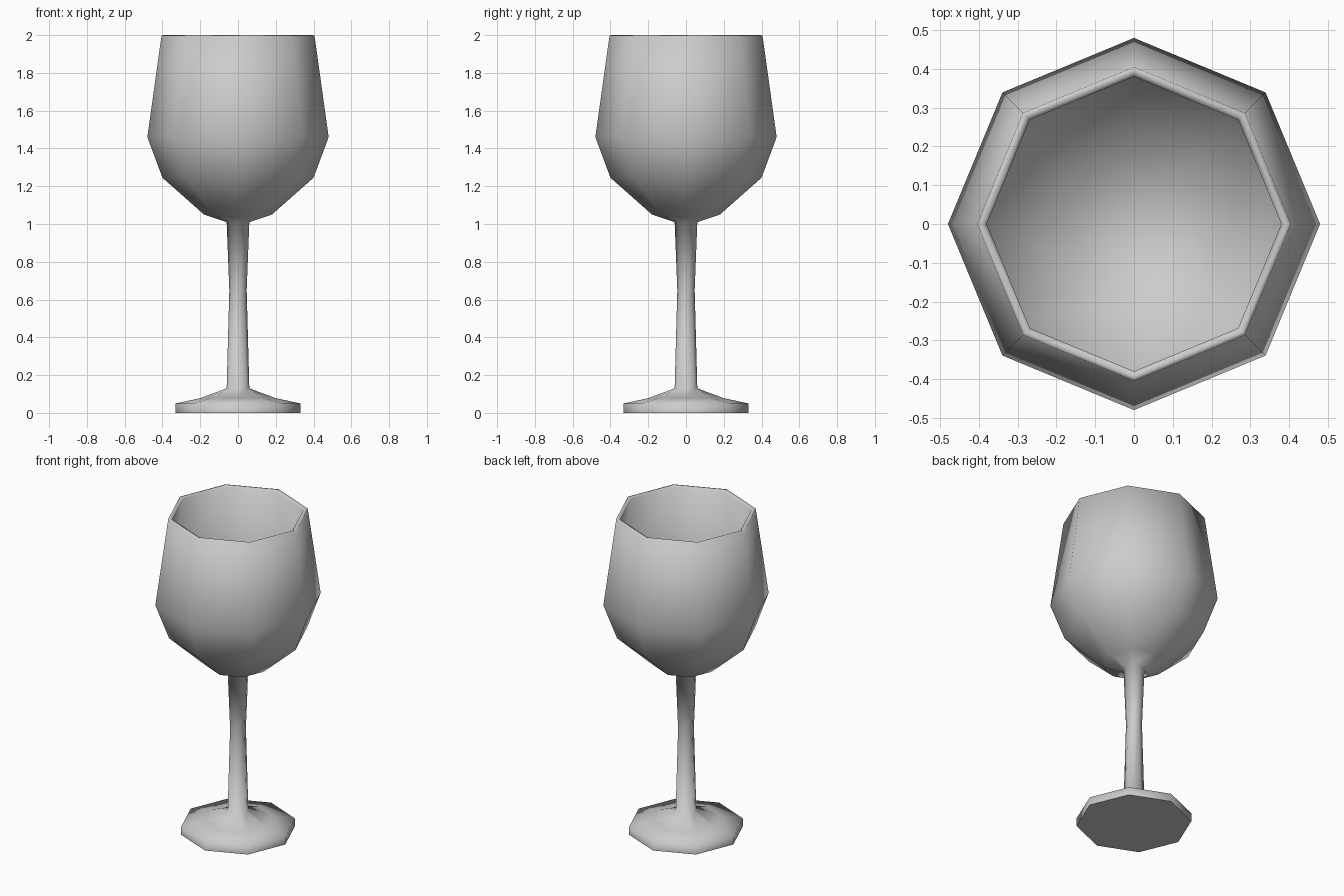
import bpy
import bmesh
import math

old = bpy.data.objects.get("Cube")
if old:
    bpy.data.objects.remove(old, do_unlink=True)

SIDES = 8

# Plain grey material
grey = bpy.data.materials.new("light grey")
grey.use_nodes = True
colour = (0.6, 0.6, 0.6, 1)
grey.diffuse_color = colour
grey.node_tree.nodes["Principled BSDF"].inputs["Base Color"].default_value = colour


def lathe(name, profile):
    """Turn a (radius, height) profile around the z axis."""
    bm = bmesh.new()
    verts = [bm.verts.new((r, 0, z)) for r, z in profile]
    edges = [bm.edges.new(pair) for pair in zip(verts, verts[1:])]
    bmesh.ops.spin(bm, geom=verts + edges, cent=(0, 0, 0), axis=(0, 0, 1),
                   angle=math.tau, steps=SIDES)
    bmesh.ops.remove_doubles(bm, verts=bm.verts, dist=0.0005)
    bmesh.ops.recalc_face_normals(bm, faces=bm.faces)
    mesh = bpy.data.meshes.new(name)
    bm.to_mesh(mesh)
    bm.free()
    mesh.materials.append(grey)
    obj = bpy.data.objects.new(name, mesh)
    bpy.context.collection.objects.link(obj)
    bpy.ops.object.select_all(action='DESELECT')
    obj.select_set(True)
    bpy.context.view_layer.objects.active = obj
    bpy.ops.object.shade_smooth_by_angle(angle=math.radians(80))
    return obj


# Foot, stem and bowl form one continuous turned shell
foot = [(0, 0), (0.33, 0), (0.33, 0.05), (0.2, 0.078), (0.06, 0.13)]
stem = [(0.046, 0.65), (0.06, 1.01)]
bowl_outside = [(0.18, 1.05), (0.4, 1.245), (0.48, 1.46), (0.405, 1.998)]
rim = [(0.394, 2.0), (0.38, 1.993)]
bowl_inside = [(0.455, 1.46), (0.38, 1.26), (0.17, 1.075), (0, 1.04)]

lathe("wine_glass", foot + stem + bowl_outside + rim + bowl_inside)
